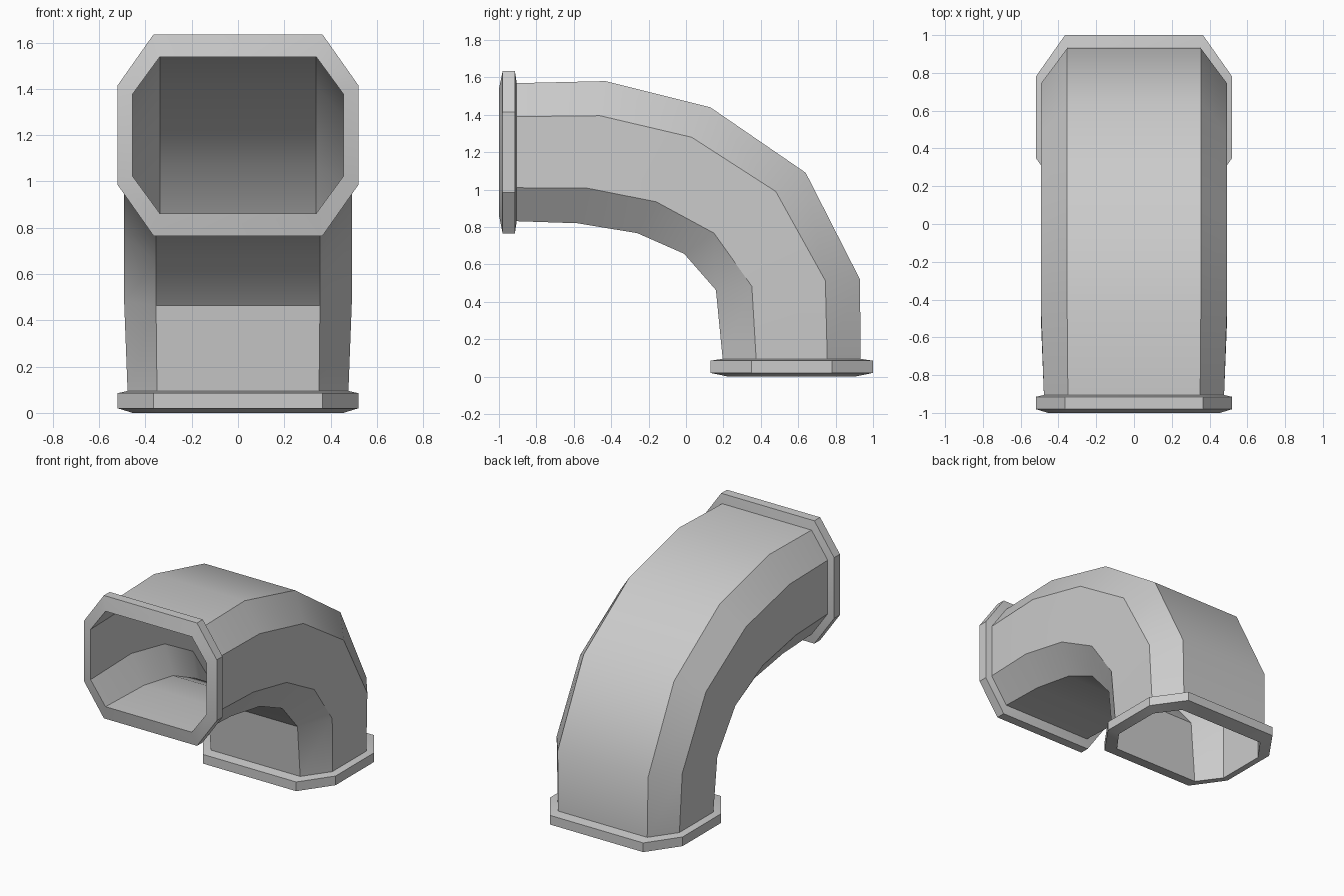
import bpy, bmesh, math
from mathutils import Vector

if "Cube" in bpy.data.objects:
    bpy.data.objects.remove(bpy.data.objects["Cube"])

# Each ring: four (y, z) profile points from outer to inner curve, side half-width, flat half-width
def collar(front, a, side, flat, h, hs):
    offs = (h, hs, -hs, -h)
    if front:
        pts = [(-1 + a, 1.2 + o) for o in offs]
    else:
        pts = [(0.565 + o, a) for o in offs]
    return pts, side, flat

# Flange cross-section: depth from mouth, side, flat, half height, half side height
flange = [
    (0.0, 0.455, 0.338, 0.338, 0.178),
    (0.02, 0.52, 0.365, 0.435, 0.215),
    (0.085, 0.52, 0.365, 0.435, 0.215),
    (0.095, 0.477, 0.35, 0.369, 0.19),
]

# Bend of the pipe body
bend = [
    ([(-0.43, 1.58), (-0.46, 1.395), (-0.53, 1.008), (-0.58, 0.82)], 0.492, 0.354),
    ([(0.13, 1.44), (0.03, 1.28), (-0.16, 0.935), (-0.26, 0.767)], 0.492, 0.354),
    ([(0.64, 1.09), (0.48, 0.99), (0.15, 0.767), (-0.01, 0.657)], 0.492, 0.354),
    ([(0.93, 0.52), (0.745, 0.513), (0.352, 0.483), (0.16, 0.463)], 0.492, 0.354),
]

# Inner wall: the same rings shrunk about their centres
def shrink(ring):
    pts, s, f = ring
    c = sum((Vector(p) for p in pts), Vector((0, 0))) / 4
    return [tuple(c + (Vector(p) - c) * 0.92) for p in pts], s * 0.95, f * 0.95

rings = [collar(True, *r) for r in flange]
rings += bend
rings += [collar(False, *r) for r in reversed(flange)]
rings += [shrink(r) for r in reversed(bend)]

# Loft the octagonal rings into a closed hollow shell
bm = bmesh.new()
loops = []
for pts, s, f in rings:
    xs = (f, s, s, f)
    right = [bm.verts.new((x, y, z)) for x, (y, z) in zip(xs, pts)]
    left = [bm.verts.new((-x, y, z)) for x, (y, z) in zip(xs, pts)]
    loops.append(right + left[::-1])
for i, a in enumerate(loops):
    b = loops[(i + 1) % len(loops)]
    for j in range(8):
        k = (j + 1) % 8
        bm.faces.new((a[j], a[k], b[k], b[j]))
bmesh.ops.recalc_face_normals(bm, faces=bm.faces)

mesh = bpy.data.meshes.new("pipe_elbow")
bm.to_mesh(mesh)
bm.free()
elbow = bpy.data.objects.new("pipe_elbow", mesh)
bpy.context.collection.objects.link(elbow)

# Smooth along the bend, crisp along the corners
bpy.context.view_layer.objects.active = elbow
elbow.select_set(True)
bpy.ops.object.shade_smooth_by_angle(angle=math.radians(30))
